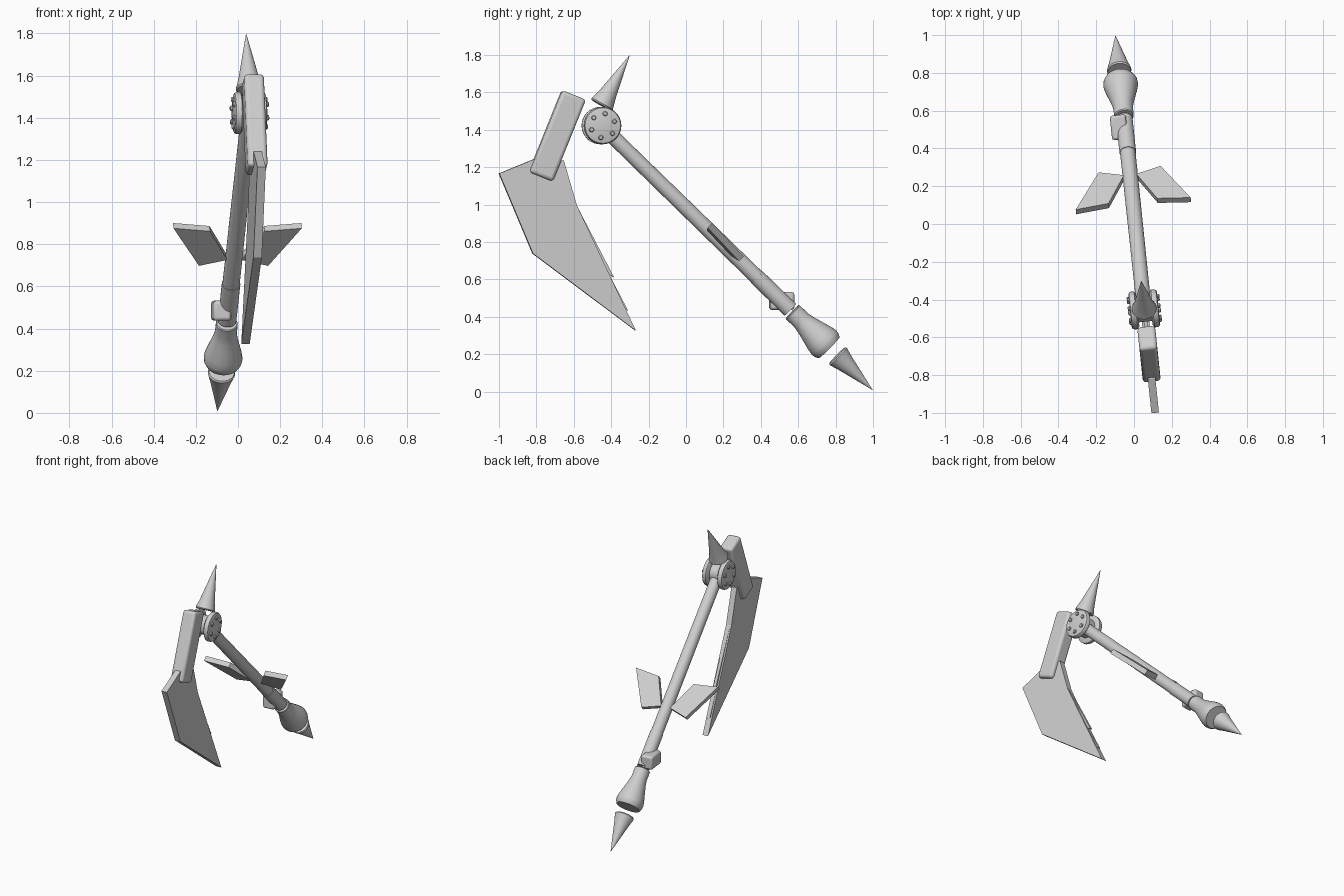
import bpy, bmesh, math
from mathutils import Matrix, Vector

if "Cube" in bpy.data.objects:
    bpy.data.objects.remove(bpy.data.objects["Cube"])

grey = bpy.data.materials.new("plain grey")
grey.use_nodes = True
grey.diffuse_color = (0.62, 0.62, 0.62, 1)
grey.node_tree.nodes["Principled BSDF"].inputs["Base Color"].default_value = (0.62, 0.62, 0.62, 1)

# The weapon lies in one upright plane, turned slightly about z
TURN = math.radians(6)
PLANE = (Matrix.Translation((0.007, 0, 0)) @ Matrix.Rotation(TURN, 4, 'Z')
         @ Matrix.Diagonal((1, 1 / math.cos(TURN), 1, 1)))
PIVOT = Vector((0, -0.452, 1.422))
AXIS = Vector((0, 0.716, -0.698))


def finish(name, bm, matrix=Matrix(), bevel=0.0, smooth=True):
    """Turn a bmesh into a placed, shaded object."""
    bmesh.ops.recalc_face_normals(bm, faces=bm.faces)
    bm.transform(PLANE @ matrix)
    mesh = bpy.data.meshes.new(name)
    bm.to_mesh(mesh)
    bm.free()
    mesh.materials.append(grey)
    obj = bpy.data.objects.new(name, mesh)
    bpy.context.collection.objects.link(obj)
    if bevel:
        mod = obj.modifiers.new("soft edges", 'BEVEL')
        mod.width, mod.segments = bevel, 3
        mod.limit_method, mod.angle_limit = 'ANGLE', math.radians(50)
    if smooth:
        bpy.ops.object.select_all(action='DESELECT')
        obj.select_set(True)
        bpy.context.view_layer.objects.active = obj
        bpy.ops.object.shade_smooth_by_angle(angle=math.radians(35))
    return obj


def lathe(name, profile, base, direction, sides=32):
    """Spin (radius, distance) pairs about a direction."""
    bm = bmesh.new()
    rings = []
    for r, d in profile:
        rings.append([bm.verts.new((r * math.cos(a), r * math.sin(a), d))
                      for a in (math.tau * i / sides for i in range(sides))])
    for lo, hi in zip(rings, rings[1:]):
        for i in range(sides):
            j = (i + 1) % sides
            bm.faces.new((lo[i], lo[j], hi[j], hi[i]))
    bm.faces.new(rings[0])
    bm.faces.new(rings[-1])
    rot = Vector(direction).to_track_quat('Z', 'Y').to_matrix().to_4x4()
    return finish(name, bm, Matrix.Translation(base) @ rot)


def box(name, centre, size, tilt=0.0, bevel=0.015):
    bm = bmesh.new()
    bmesh.ops.create_cube(bm, size=1)
    m = (Matrix.Translation(centre) @ Matrix.Rotation(tilt, 4, 'X')
         @ Matrix.Diagonal((*size, 1)))
    return finish(name, bm, m, bevel)


def plate(name, points, depth):
    """Flat slab: 3D outline extruded both ways along its depth vector."""
    bm = bmesh.new()
    depth = Vector(depth)
    face = bm.faces.new([bm.verts.new(Vector(p) - depth / 2) for p in points])
    new = bmesh.ops.extrude_face_region(bm, geom=[face])["geom"]
    bmesh.ops.translate(bm, vec=depth, verts=[v for v in new if isinstance(v, bmesh.types.BMVert)])
    return finish(name, bm, smooth=False)


def along(t):
    return PIVOT + AXIS * t


# Shaft in two sections, and flared pommel
lathe("upper_shaft", [(0.039, 0), (0.041, 1.16)], along(0), AXIS)
lathe("lower_shaft", [(0.044, 0), (0.044, 0.25)], along(1.16), AXIS)
lathe("pommel", [(0.048, 0), (0.052, 0.005), (0.052, 0.065), (0.058, 0.1), (0.07, 0.145),
                 (0.085, 0.2), (0.092, 0.235), (0.09, 0.255), (0.08, 0.275)], along(1.425), AXIS)

# Spikes at both ends
for name, base, tip in (("top_spike", Vector((0, -0.452, 1.53)), Vector((0, -0.302, 1.797))),
                        ("bottom_spike", along(1.76), along(2.023))):
    length = (tip - base).length
    lathe(name, [(0.06, 0), (0.065, 0.008), (0.06, 0.025), (0.05, 0.06), (0.001, length)],
          base, tip - base)

# Pivot discs with bolts on each side of a hub
lathe("pivot_hub", [(0.065, -0.045), (0.065, 0.045)], PIVOT, (1, 0, 0))
for side, label in ((1, "left"), (-1, "right")):
    out = Vector((side, 0, 0))
    lathe(f"{label}_pivot_disc", [(0.085, 0.035), (0.1, 0.045), (0.1, 0.062), (0.095, 0.072),
                                  (0.085, 0.076)], PIVOT, out)
    for i in range(6):
        a = math.radians(80 + 60 * i)
        spot = PIVOT + 0.065 * Vector((0, math.cos(a), math.sin(a)))
        lathe(f"{label}_bolt_{i + 1}", [(0.013, 0.07), (0.013, 0.082), (0.009, 0.087)], spot, out, 12)

# Head block holding the blade
box("head_block", (0, -0.689, 1.367), (0.095, 0.135, 0.472), math.radians(-22), 0.018)

# Blade with two thin barbs on the inner edge
blade = [(-1.0, 1.166), (-0.82, 0.738), (-0.27, 0.326), (-0.585, 0.995), (-0.655, 1.235), (-0.82, 1.24)]
barbs = [[(-0.585, 0.995), (-0.41, 0.625), (-0.385, 0.61)],
         [(-0.408, 0.62), (-0.325, 0.442), (-0.31, 0.432)]]
plate("blade", [(0, y, z) for y, z in blade], (0.04, 0, 0))
for i, barb in enumerate(barbs):
    plate(f"blade_barb_{i + 1}", [(0, y, z) for y, z in barb], (0.02, 0, 0))

# Pair of fins lying along the shaft
fin = [(0.033, 0.98), (0.165, 1.02), (0.306, 0.765), (0.13, 0.785)]
normal = Vector((0, -AXIS.z, AXIS.y))
for side, label in ((1, "left"), (-1, "right")):
    plate(f"{label}_fin", [along(t) + Vector((side * x, 0, 0)) for x, t in fin], normal * 0.035)

# Small clip on the lower shaft
box("shaft_clip", (-0.033, 0.515, 0.485), (0.085, 0.13, 0.095))
